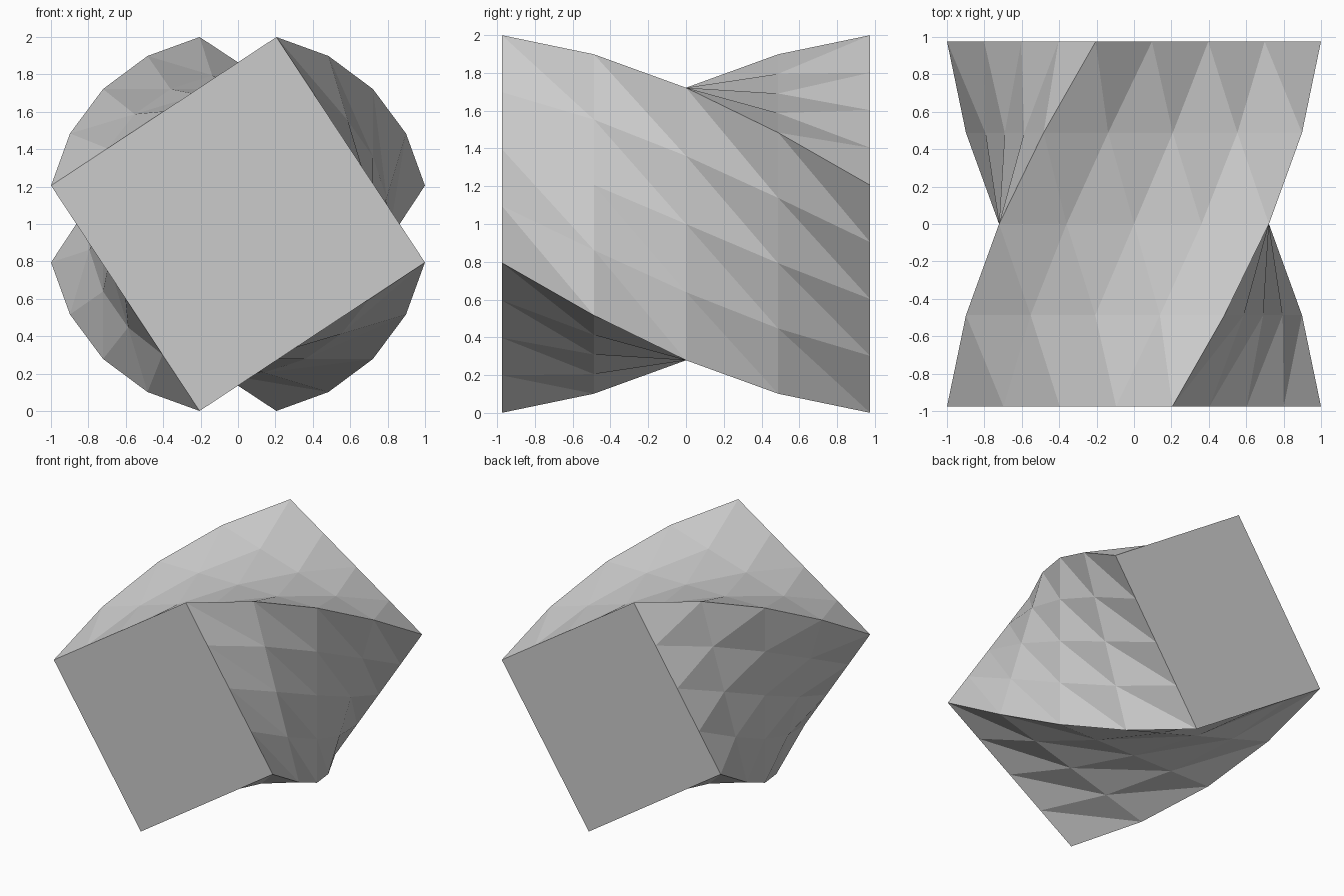
import bpy, bmesh, math

if "Cube" in bpy.data.objects:
    bpy.data.objects.remove(bpy.data.objects["Cube"])

N = 4                      # segments per side and along the length
HALF, HALF_LEN = 0.7215, 0.975
TWIST = math.radians(33.4)  # twist of each end away from the middle

# Square outline, clockwise seen from the front: top, right, bottom, left
outline = []
for side in range(4):
    a = -side * math.pi / 2
    for k in range(N):
        u, v = -HALF + 2 * HALF * k / N, HALF
        outline.append((u * math.cos(a) - v * math.sin(a),
                        u * math.sin(a) + v * math.cos(a)))

bm = bmesh.new()

# Rings turning steadily along the y axis
rings = []
for j in range(N + 1):
    t = 2 * j / N - 1
    c, s = math.cos(-TWIST * t), math.sin(-TWIST * t)
    rings.append([bm.verts.new((u * c - v * s, HALF_LEN * t, 1 + u * s + v * c))
                  for u, v in outline])

# Triangulated walls: right and bottom sides use the opposite diagonal
count = len(outline)
for r0, r1 in zip(rings, rings[1:]):
    for i in range(count):
        k = (i + 1) % count
        a, b, c, d = r0[i], r0[k], r1[k], r1[i]
        if i // N in (1, 2):
            tris = ((a, b, c), (a, c, d))
        else:
            tris = ((a, b, d), (b, c, d))
        for tri in tris:
            bm.faces.new(tri)

# Flat end caps
bm.faces.new(rings[0])
bm.faces.new(rings[-1])
bmesh.ops.recalc_face_normals(bm, faces=bm.faces)

mesh = bpy.data.meshes.new("twisted_block")
bm.to_mesh(mesh)
bm.free()
block = bpy.data.objects.new("twisted_block", mesh)
bpy.context.collection.objects.link(block)
